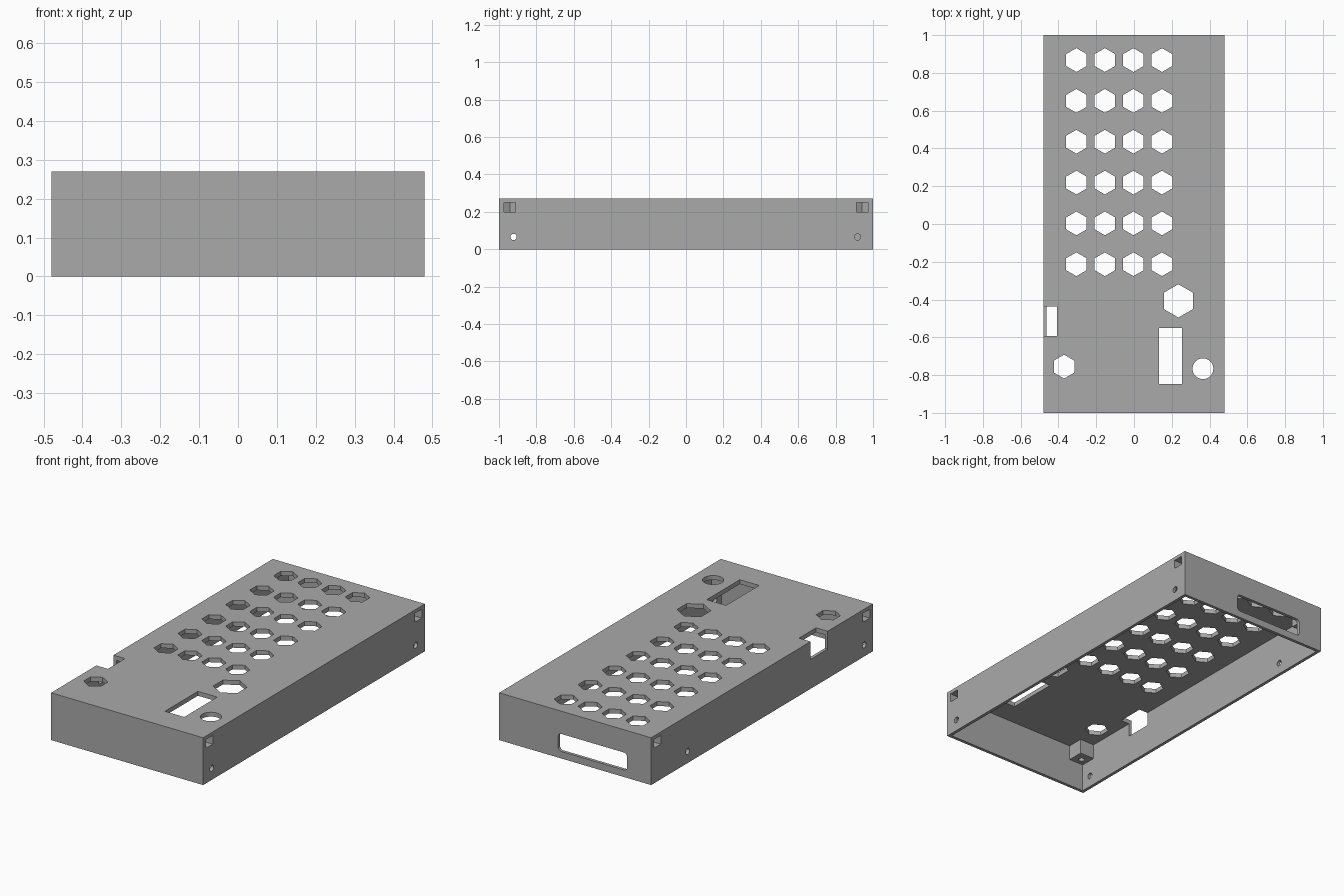
import bpy, bmesh, math
from mathutils import Matrix, Vector

if "Cube" in bpy.data.objects:
    bpy.data.objects.remove(bpy.data.objects["Cube"], do_unlink=True)

grey = bpy.data.materials.new("plain grey")
grey.use_nodes = True
grey.diffuse_color = (0.4, 0.4, 0.4, 1)
grey.node_tree.nodes["Principled BSDF"].inputs["Base Color"].default_value = (0.4, 0.4, 0.4, 1)

W, L, H = 0.48, 1.0, 0.27      # half width, half length, height
WALL, ROOF = 0.018, 0.025


def prism(name, outline, lo, hi, axis="z"):
    """Extrude a closed outline from lo to hi along an axis."""
    place = {"z": lambda u, v, d: (u, v, d),
             "x": lambda u, v, d: (d, u, v),
             "y": lambda u, v, d: (u, d, v)}[axis]
    bm = bmesh.new()
    face = bm.faces.new([bm.verts.new(place(u, v, lo)) for u, v in outline])
    top = bmesh.ops.extrude_face_region(bm, geom=[face])["geom"]
    shift = Vector(place(0, 0, hi - lo))
    bmesh.ops.translate(bm, vec=shift, verts=[g for g in top if isinstance(g, bmesh.types.BMVert)])
    bmesh.ops.recalc_face_normals(bm, faces=bm.faces)
    mesh = bpy.data.meshes.new(name)
    bm.to_mesh(mesh)
    bm.free()
    mesh.materials.append(grey)
    obj = bpy.data.objects.new(name, mesh)
    bpy.context.collection.objects.link(obj)
    return obj


def rect(u0, u1, v0, v1):
    return [(u0, v0), (u1, v0), (u1, v1), (u0, v1)]


def ngon(u, v, r, n):
    # First corner points along +v
    return [(u + r * math.sin(math.tau * i / n), v + r * math.cos(math.tau * i / n)) for i in range(n)]


def rounded(u0, u1, v0, v1, r, steps=5):
    pts = []
    for k, (u, v) in enumerate(rect(u0 + r, u1 - r, v0 + r, v1 - r)):
        for i in range(steps + 1):
            a = math.pi + (k + i / steps) * math.pi / 2
            pts.append((u + r * math.cos(a), v + r * math.sin(a)))
    return pts


def cut(target, cutter):
    mod = target.modifiers.new("cut", "BOOLEAN")
    mod.operation, mod.solver, mod.object = "DIFFERENCE", "EXACT", cutter
    bpy.context.view_layer.objects.active = target
    bpy.ops.object.modifier_apply(modifier=mod.name)
    bpy.data.objects.remove(cutter, do_unlink=True)


# Outer shell, open underneath; the cavity leaves a hanging post in each corner
shell = prism("case_shell", rect(-W, W, -L, L), 0, H)
cavity = prism("cavity", rect(-W + WALL, W - WALL, -L + WALL, L - WALL), -0.1, H - ROOF)
corners = [(sx, sy) for sx in (-1, 1) for sy in (-1, 1)]
for sx, sy in corners:
    cut(cavity, prism("post", rect(*sorted((sx * 0.37, sx * 0.6)), *sorted((sy * 0.89, sy * 1.1))), 0.16, 0.4))
cut(shell, cavity)

# Screw bores and side-loaded nut pockets in the posts
for sx, sy in corners:
    x, y = 0.42, 0.942 * sy
    pocket = [(0.6, -0.03), (0.6, 0.03), (x - 0.017, 0.03), (x - 0.035, 0), (x - 0.017, -0.03)]
    cut(shell, prism("pocket", [(sx * u, y + v) for u, v in pocket], 0.2, 0.25))
    cut(shell, prism("bore", ngon(sx * x, y, 0.016, 16), 0.1, 0.22))

# Grid of hexagonal button holes
for row in range(6):
    for col in range(4):
        cut(shell, prism("key_hole", ngon(-0.305 + 0.151 * col, 0.868 - 0.2162 * row, 0.063, 6), 0.2, 0.4))

# Other openings in the roof
cut(shell, prism("large_hex", ngon(0.235, -0.407, 0.088, 6), 0.2, 0.4))
cut(shell, prism("small_hex", ngon(-0.37, -0.755, 0.063, 6), 0.2, 0.4))
cut(shell, prism("round_hole", ngon(0.365, -0.766, 0.055, 40), 0.2, 0.4))
cut(shell, prism("screen_slot", rect(0.132, 0.254, -0.848, -0.55), 0.2, 0.4))

# Side notch through roof and wall
cut(shell, prism("side_notch", rect(-0.6, -0.407, -0.592, -0.438), 0.168, 0.4))

# Rounded slot in the back wall
cut(shell, prism("back_slot", rounded(-0.328, 0.108, 0.04, 0.14, 0.02), 0.9, 1.1, "y"))

# Small screw holes low in the side walls
for side, y in ((1, -0.922), (1, 0.917), (-1, -0.922), (-1, 0.67)):
    cut(shell, prism("side_hole", ngon(y, 0.066, 0.017, 20), *sorted((side * 0.4, side * 0.6)), "x"))
